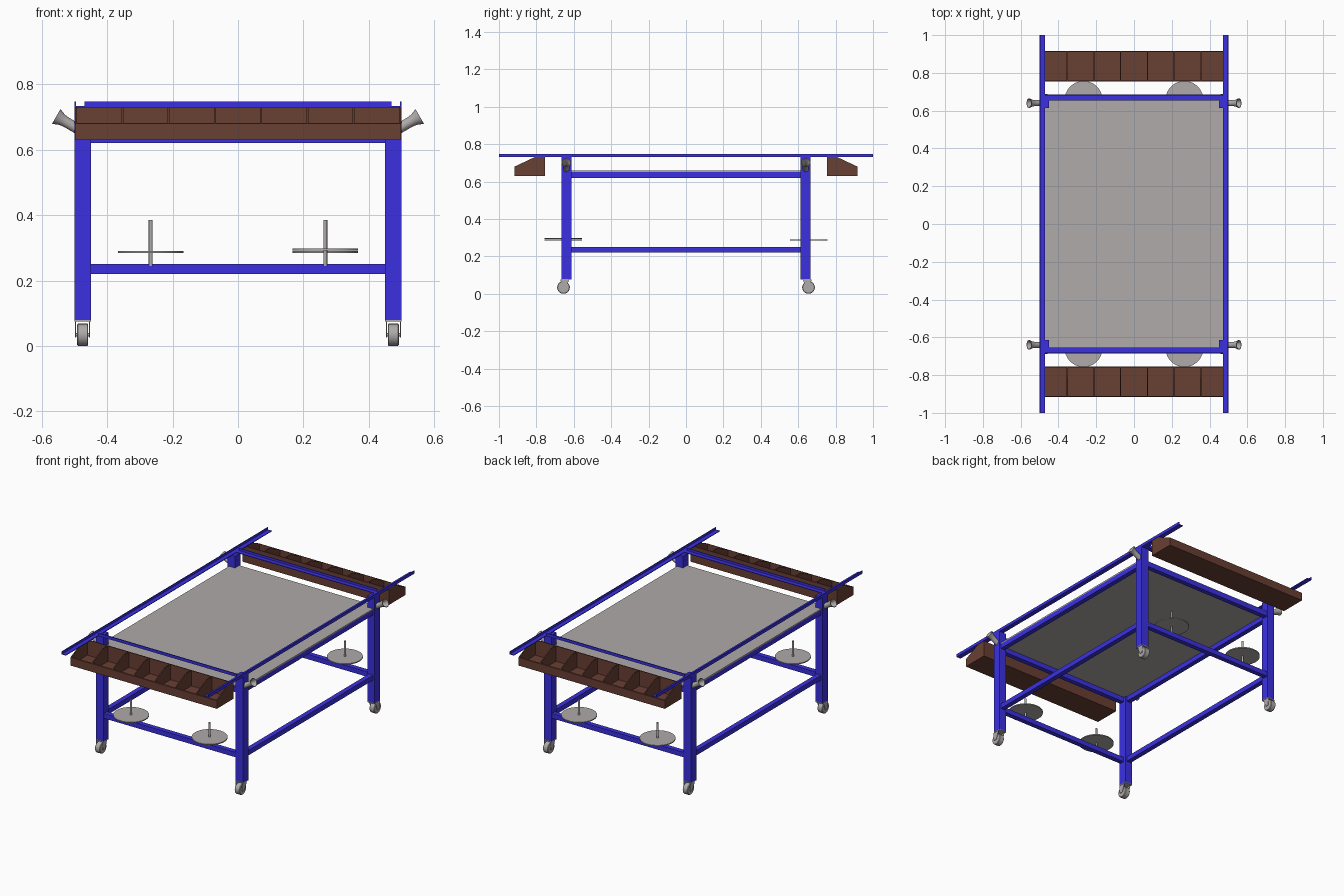
import bpy, bmesh, math
from mathutils import Vector, Matrix

if "Cube" in bpy.data.objects:
    bpy.data.objects.remove(bpy.data.objects["Cube"])


def material(name, rgb):
    m = bpy.data.materials.new(name)
    m.diffuse_color = (*rgb, 1)
    m.use_nodes = True
    m.node_tree.nodes["Principled BSDF"].inputs["Base Color"].default_value = m.diffuse_color
    return m


BLUE = material("blue_steel", (0.043, 0.03, 0.75))
BROWN = material("brown_bin", (0.14, 0.05, 0.033))
GREY = material("dark_grey_metal", (0.43, 0.405, 0.4))


def finish(name, bm, mat=GREY, smooth=False):
    bmesh.ops.recalc_face_normals(bm, faces=bm.faces)
    me = bpy.data.meshes.new(name)
    bm.to_mesh(me)
    bm.free()
    ob = bpy.data.objects.new(name, me)
    bpy.context.collection.objects.link(ob)
    me.materials.append(mat)
    if smooth:
        bpy.ops.object.select_all(action='DESELECT')
        ob.select_set(True)
        bpy.context.view_layer.objects.active = ob
        bpy.ops.object.shade_smooth_by_angle(angle=math.radians(35))
    return ob


def prism(bm, axis, pts, lo, hi):
    """Extrude a profile along x (pts are y,z) or along y (pts are x,z)."""
    def at(t, p):
        return (t, p[0], p[1]) if axis == 'x' else (p[0], t, p[1])
    a = [bm.verts.new(at(lo, p)) for p in pts]
    b = [bm.verts.new(at(hi, p)) for p in pts]
    bm.faces.new(a)
    bm.faces.new(b)
    for i in range(len(pts)):
        j = (i + 1) % len(pts)
        bm.faces.new((a[i], a[j], b[j], b[i]))


def box(bm, x0, x1, y0, y1, z0, z1):
    prism(bm, 'x', [(y0, z0), (y1, z0), (y1, z1), (y0, z1)], x0, x1)


def box_part(name, bounds, mat=GREY):
    bm = bmesh.new()
    box(bm, *bounds)
    return finish(name, bm, mat)


def cylinder(bm, centre, r, depth, axis='Z', seg=32):
    rot = Matrix.Rotation(math.pi / 2, 4, 'Y') if axis == 'X' else Matrix()
    bmesh.ops.create_cone(bm, cap_ends=True, segments=seg, radius1=r, radius2=r,
                          depth=depth, matrix=Matrix.Translation(centre) @ rot)


def lathe(bm, profile, matrix, seg=24):
    """Spin a (radius, height) profile about z, cap both ends, then place it."""
    rings = []
    for r, h in profile:
        rings.append([bm.verts.new(matrix @ Vector((r * math.cos(k * math.tau / seg),
                                                    r * math.sin(k * math.tau / seg), h)))
                      for k in range(seg)])
    for a, b in zip(rings, rings[1:]):
        for k in range(seg):
            n = (k + 1) % seg
            bm.faces.new((a[k], a[n], b[n], b[k]))
    bm.faces.new(rings[0])
    bm.faces.new(rings[-1])


def angle_profile(s, outer, width=0.03, t=0.004, z0=0.73, z1=0.748):
    """L section with its upright flange on the outer edge."""
    pts = [(outer - width, z0), (outer, z0), (outer, z1), (outer - t, z1),
           (outer - t, z0 + t), (outer - width, z0 + t)]
    return [(s * a, z) for a, z in pts]


# table panel resting on the upper frame
box_part("table_panel", (-0.49, 0.49, -0.655, 0.655, 0.65, 0.658))

for sx, side in ((-1, "left"), (1, "right")):
    # long top rail and side frame rails
    bm = bmesh.new()
    prism(bm, 'y', angle_profile(sx, 0.5), -1, 1)
    finish(f"{side}_top_rail", bm, BLUE)
    x0, x1 = sorted((sx * 0.46, sx * 0.49))
    box_part(f"{side}_upper_rail", (x0, x1, -0.62, 0.62, 0.62, 0.652), BLUE)
    box_part(f"{side}_lower_rail", (x0, x1, -0.62, 0.62, 0.22, 0.25), BLUE)

for sy, end in ((-1, "front"), (1, "back")):
    # end cross rails
    bm = bmesh.new()
    prism(bm, 'x', angle_profile(sy, 0.685), -0.47, 0.47)
    finish(f"{end}_top_rail", bm, BLUE)
    y0, y1 = sorted((sy * 0.63, sy * 0.66))
    box_part(f"{end}_upper_rail", (-0.45, 0.45, y0, y1, 0.62, 0.652), BLUE)
    box_part(f"{end}_lower_rail", (-0.45, 0.45, y0, y1, 0.22, 0.25), BLUE)

    # sloped parts bin with seven compartments
    bm = bmesh.new()
    t = 0.006
    y = lambda v: sy * v
    prism(bm, 'x', [(y(0.755), 0.63), (y(0.917), 0.63),
                    (y(0.917), 0.63 + t), (y(0.755), 0.63 + t)], -0.498, 0.498)
    prism(bm, 'x', [(y(0.755), 0.63), (y(0.755 + t), 0.63),
                    (y(0.755 + t), 0.73), (y(0.755), 0.73)], -0.498, 0.498)
    prism(bm, 'x', [(y(0.917), 0.63), (y(0.917 - t), 0.63),
                    (y(0.917 - t), 0.682), (y(0.917), 0.68)], -0.498, 0.498)
    wall = [(y(0.755), 0.63), (y(0.917), 0.63), (y(0.917), 0.68),
            (y(0.81), 0.73), (y(0.755), 0.73)]
    for i in range(8):
        x = -0.495 + i * 0.99 / 7
        prism(bm, 'x', wall, x - 0.003, x + 0.003)
    finish(f"{end}_parts_bin", bm, BROWN)

    for sx, side in ((-1, "left"), (1, "right")):
        tag = f"{end}_{side}"
        # leg
        x0, x1 = sorted((sx * 0.45, sx * 0.5))
        y0, y1 = sorted((sy * 0.613, sy * 0.665))
        box_part(f"{tag}_leg", (x0, x1, y0, y1, 0.08, 0.73), BLUE)

        # caster: mounting plate, fork and wheel
        cx, cy = sx * 0.475, sy * 0.655
        bm = bmesh.new()
        box(bm, x0, x1, y0, y1, 0.075, 0.08)
        for k in (-1, 1):
            px = cx + k * 0.0215
            prism(bm, 'x', [(cy - sy * 0.03, 0.075), (cy + sy * 0.015, 0.075),
                            (cy + sy * 0.012, 0.026), (cy - sy * 0.01, 0.026)],
                  px - 0.0015, px + 0.0015)
        cylinder(bm, (cx, cy, 0.034), 0.005, 0.046, 'X', 12)
        finish(f"{tag}_caster_fork", bm)
        bm = bmesh.new()
        lathe(bm, [(0.031, -0.017), (0.034, -0.014), (0.034, 0.014), (0.031, 0.017)],
              Matrix.Translation((cx, cy, 0.034)) @ Matrix.Rotation(math.pi / 2, 4, 'Y'))
        finish(f"{tag}_caster_wheel", bm, smooth=True)

        # spool holder: disc on an upright pin
        z = 0.295 if (sx, sy) == (1, -1) else 0.288
        bm = bmesh.new()
        cylinder(bm, (sx * 0.267, sy * 0.657, z), 0.1, 0.006, seg=48)
        cylinder(bm, (sx * 0.267, sy * 0.657, 0.315), 0.006, 0.14, seg=16)
        finish(f"{tag}_spool_holder", bm, smooth=True)

        # flared hollow socket tilted out of the leg
        bm = bmesh.new()
        place = (Matrix.Translation((sx * 0.49, sy * 0.64, 0.664))
                 @ Matrix.Rotation(sx * math.radians(60), 4, 'Y'))
        lathe(bm, [(0.016, 0.0), (0.016, 0.04), (0.018, 0.056), (0.026, 0.076),
                   (0.023, 0.076), (0.015, 0.056), (0.013, 0.01)], place)
        finish(f"{tag}_flared_socket", bm, smooth=True)
